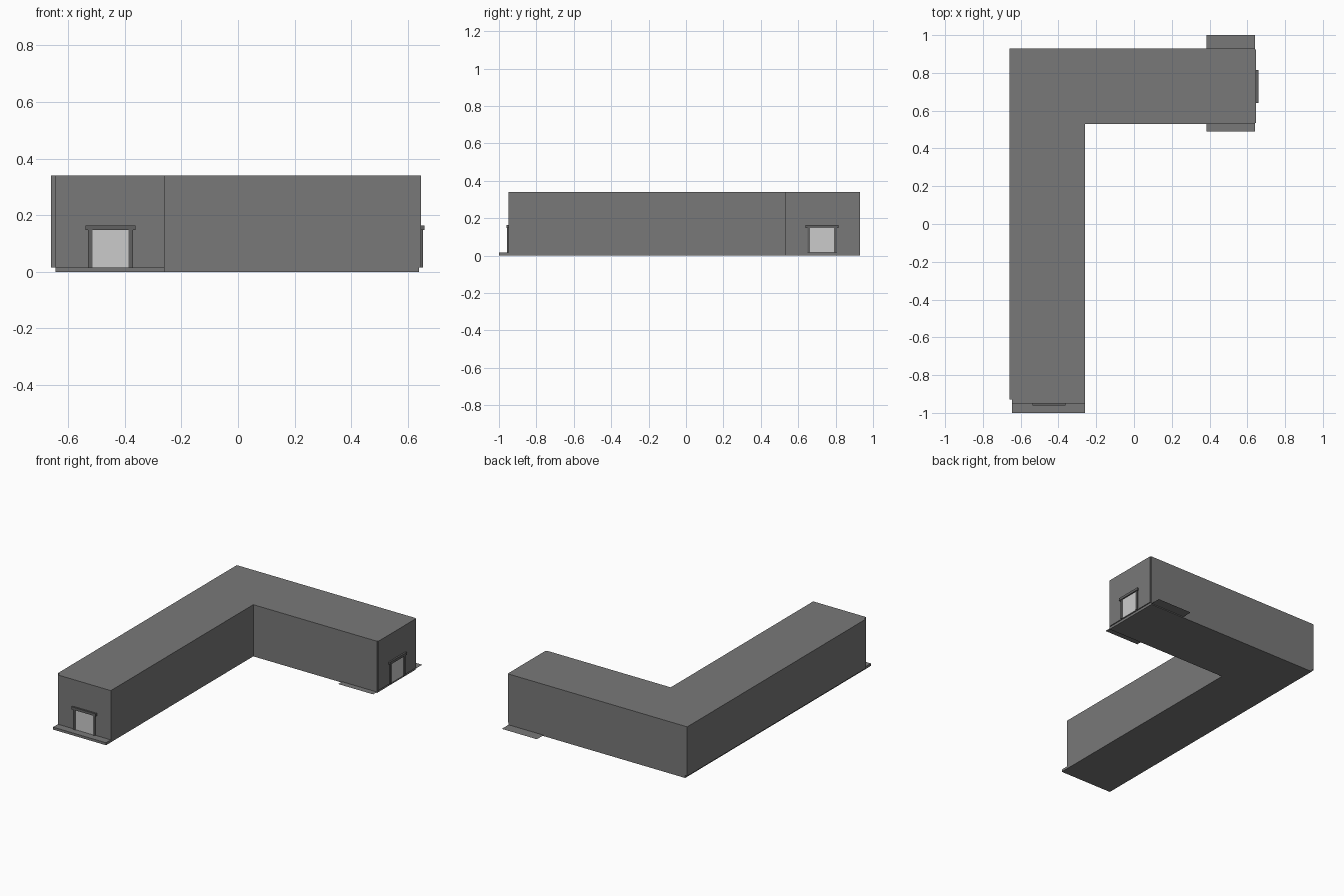
import bpy, bmesh

if "Cube" in bpy.data.objects:
    bpy.data.objects.remove(bpy.data.objects["Cube"])


def material(name, v):
    m = bpy.data.materials.new(name)
    m.diffuse_color = (v, v, v, 1)
    m.use_nodes = True
    m.node_tree.nodes["Principled BSDF"].inputs["Base Color"].default_value = m.diffuse_color
    return m


WALL = material("dark_wall", 0.19)
TRIM = material("dark_trim", 0.12)


def prism(name, outline, z0, z1, mat=None):
    """Extrude a flat outline from z0 to z1 (flat sheet when equal)."""
    bm = bmesh.new()
    face = bm.faces.new([bm.verts.new((x, y, z0)) for x, y in outline])
    if z1 > z0:
        new = bmesh.ops.extrude_face_region(bm, geom=[face])["geom"]
        verts = [g for g in new if isinstance(g, bmesh.types.BMVert)]
        bmesh.ops.translate(bm, vec=(0, 0, z1 - z0), verts=verts)
    bmesh.ops.recalc_face_normals(bm, faces=bm.faces[:])
    mesh = bpy.data.meshes.new(name)
    bm.to_mesh(mesh)
    bm.free()
    ob = bpy.data.objects.new(name, mesh)
    bpy.context.collection.objects.link(ob)
    if mat:
        mesh.materials.append(mat)
    return ob


def box(name, x0, x1, y0, y1, z0, z1, mat=None):
    return prism(name, [(x0, y0), (x1, y0), (x1, y1), (x0, y1)], z0, z1, mat)


# L-shaped building volume, with the left wall stepped out
prism("building_body", [(-0.66, -0.93), (-0.645, -0.93), (-0.645, -0.95),
                        (-0.26, -0.95), (-0.26, 0.53), (0.64, 0.53),
                        (0.64, 0.535), (0.647, 0.535), (0.647, 0.925),
                        (0.64, 0.925), (0.64, 0.93), (-0.66, 0.93)],
      0.016, 0.34, WALL)

# floor slab, running out as a doorstep in front
prism("floor_slab", [(-0.645, -1.0), (-0.26, -1.0), (-0.26, 0.53),
                     (0.64, 0.53), (0.64, 0.93), (-0.645, 0.93)],
      0.0, 0.016, WALL)

# thin paving sheets on both sides of the right wing
for name, y0, y1 in (("front_paving", 0.49, 0.53), ("back_paving", 0.93, 1.0)):
    box(name, 0.385, 0.64, y0, y1, 0.006, 0.006, WALL)


def doorway(label, place):
    """Door, posts and lintel; place(u0, u1, depth) gives x and y limits."""
    box(label + "_door", *place(-0.066, 0.066, 0.003), 0.016, 0.15)
    for side, u0, u1 in (("left", -0.079, -0.064), ("right", 0.064, 0.079)):
        box(f"{label}_{side}_post", *place(u0, u1, 0.007), 0.016, 0.15, TRIM)
    box(label + "_lintel", *place(-0.088, 0.088, 0.011), 0.147, 0.164, TRIM)


doorway("front", lambda a, b, d: (-0.45 + a, -0.45 + b, -0.95 - d, -0.949))
doorway("right", lambda a, b, d: (0.646, 0.647 + d, 0.728 + a, 0.728 + b))
